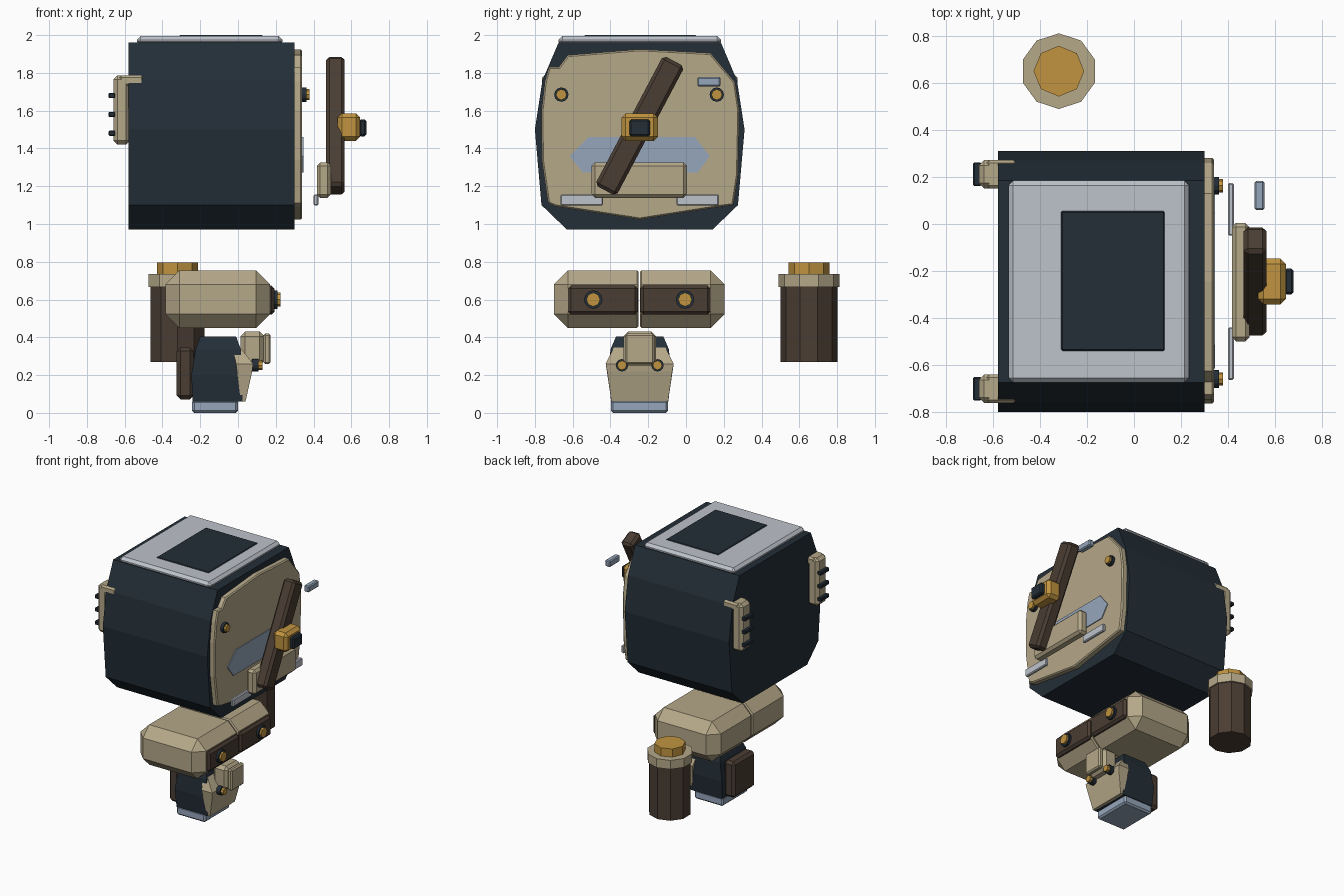
import bpy, bmesh, math
from mathutils import Matrix, Vector

if "Cube" in bpy.data.objects:
    bpy.data.objects.remove(bpy.data.objects["Cube"])

C = -0.245  # y of the symmetry plane of the main unit


def material(name, rgb):
    m = bpy.data.materials.new(name)
    lin = [((c / 255 + 0.055) / 1.055) ** 2.4 for c in rgb]
    m.diffuse_color = (*lin, 1)
    m.use_nodes = True
    m.node_tree.nodes["Principled BSDF"].inputs["Base Color"].default_value = m.diffuse_color
    return m


BEIGE = material("beige", (181, 168, 137))
NAVY = material("dark navy", (35, 46, 55))
GOLD = material("gold", (192, 148, 64))
BROWN = material("dark brown", (74, 61, 51))
GRAY = material("light gray", (190, 195, 203))
BLUE = material("pale blue", (149, 166, 187))


def finish(name, bm, mat):
    bmesh.ops.recalc_face_normals(bm, faces=bm.faces)
    me = bpy.data.meshes.new(name)
    bm.to_mesh(me)
    bm.free()
    me.materials.append(mat)
    ob = bpy.data.objects.new(name, me)
    bpy.context.collection.objects.link(ob)
    return ob


def box_mesh(x, y, z, bevel):
    bm = bmesh.new()
    bmesh.ops.create_cube(bm, size=1)
    for v in bm.verts:
        v.co = [(r[0] + r[1]) / 2 + c * (r[1] - r[0]) for r, c in zip((x, y, z), v.co)]
    if bevel:
        bmesh.ops.bevel(bm, geom=bm.edges[:], offset=bevel, segments=1, affect='EDGES')
    return bm


def box(name, x, y, z, mat, bevel=0.0):
    return finish(name, box_mesh(x, y, z, bevel), mat)


def extrude_x(name, outline, x0, x1, mat, bevel=0.0):
    """Extrude a y-z outline along x, optionally bevelling the outer rim."""
    bm = bmesh.new()
    f = bm.faces.new([bm.verts.new((x0, y, z)) for y, z in outline])
    r = bmesh.ops.extrude_face_region(bm, geom=[f])
    top = [g for g in r["geom"] if isinstance(g, bmesh.types.BMVert)]
    bmesh.ops.translate(bm, verts=top, vec=(x1 - x0, 0, 0))
    if bevel:
        rim = [e for e in bm.edges if all(abs(v.co.x - x1) < 1e-5 for v in e.verts)]
        bmesh.ops.bevel(bm, geom=rim, offset=bevel, segments=1, affect='EDGES')
    return finish(name, bm, mat)


def hull(name, points, mat):
    bm = bmesh.new()
    for p in points:
        bm.verts.new(p)
    bmesh.ops.convex_hull(bm, input=bm.verts[:])
    bmesh.ops.dissolve_limit(bm, angle_limit=0.01, verts=bm.verts[:], edges=bm.edges[:])
    return finish(name, bm, mat)


def cylinder(name, start, length, r, sides, mat, along_x=False):
    bm = bmesh.new()
    bmesh.ops.create_cone(bm, cap_ends=True, segments=sides, radius1=r, radius2=r, depth=length)
    bmesh.ops.rotate(bm, verts=bm.verts, matrix=Matrix.Rotation(math.pi / 2 if sides == 8 else 0, 3, 'Z'))
    bmesh.ops.translate(bm, verts=bm.verts, vec=(0, 0, length / 2))
    if along_x:
        bmesh.ops.rotate(bm, verts=bm.verts, matrix=Matrix.Rotation(math.pi / 2, 3, 'Y'))
    bmesh.ops.translate(bm, verts=bm.verts, vec=start)
    return finish(name, bm, mat)


def bolt(name, x, y, z, r, length):
    cylinder(name + "_ring", (x, y, z), length * 0.6, r, 12, NAVY, True)
    cylinder(name + "_head", (x, y, z), length, r * 0.75, 8, GOLD, True)


# Main body: an octagonal-ish section extruded sideways
half = [(0.385, 0.97), (0.52, 1.10), (0.555, 1.50), (0.515, 1.76), (0.43, 1.96)]
section = [(C + y, z) for y, z in half] + [(C - y, z) for y, z in reversed(half)]
extrude_x("main_body", section, -0.58, 0.30, NAVY)

# Lid and dark inset on top
box("top_lid", (-0.535, 0.235), (-0.675, 0.185), (1.945, 1.995), GRAY, 0.02)
box("top_inset", (-0.31, 0.13), (-0.54, 0.055), (1.985, 2.0), NAVY, 0.005)

# Beige side panel with its stepped corner
panel = [(-0.747, 1.755), (-0.726, 1.83), (-0.674, 1.83), (-0.626, 1.894), (C, 1.925),
         (0.13, 1.905), (0.26, 1.75), (0.282, 1.6), (0.275, 1.26), (0.25, 1.10), (0.195, 1.093),
         (C, 1.024), (-0.69, 1.093), (-0.73, 1.11), (-0.763, 1.34), (-0.765, 1.6)]
extrude_x("side_panel", panel, 0.295, 0.34, BEIGE, 0.008)
window = [(-0.616, 1.36), (-0.516, 1.46), (0.047, 1.46), (0.126, 1.36), (0.063, 1.273), (-0.547, 1.273)]
extrude_x("panel_window", window, 0.338, 0.346, BLUE)
for y in (-0.66, 0.163):
    bolt("panel_bolt", 0.338, y, 1.685, 0.038, 0.04)

# Parts standing off the panel: tag, strips, pouch, slanted strap, clasp
box("blue_tag", (0.513, 0.555), (0.06, 0.183), (1.728, 1.777), BLUE, 0.007)
for y in (-0.552, 0.062):
    box("panel_strip", (0.40, 0.425), (y - 0.112, y + 0.112), (1.098, 1.157), GRAY, 0.006)
box("panel_pouch", (0.417, 0.492), (-0.50, 0.005), (1.138, 1.326), BEIGE, 0.018)
strap = box("slanted_strap", (-0.049, 0.049), (-0.064, 0.064), (-0.388, 0.388), BROWN, 0.018)
strap.data.transform(Matrix.Translation((0.516, C, 1.52)) @ Matrix.Rotation(-math.radians(27.9), 4, 'X'))
box("strap_clasp", (0.528, 0.647), (-0.342, -0.148), (1.439, 1.586), GOLD, 0.023)
box("clasp_button", (0.64, 0.68), (-0.30, -0.19), (1.464, 1.554), NAVY, 0.01)

# Hooked clips with studs on the far side
for s in (-1, 1):
    y = C + s * 0.457
    w = (y - 0.06, y + 0.06)
    box("clip_body", (-0.66, -0.57), w, (1.42, 1.787), BEIGE, 0.022)
    box("clip_hook", (-0.63, -0.50), w, (1.728, 1.787), BEIGE, 0.012)
    for z in (1.48, 1.58, 1.68):
        box("clip_stud", (-0.685, -0.65), (y - 0.05, y + 0.05), (z - 0.014, z + 0.014), NAVY, 0.005)

# Padded block in two halves, each with a brown plate and bolt
for s in (-1, 1):
    m = -0.248
    bm = box_mesh((-0.385, 0.17), (-0.70, 0.205), (0.45, 0.755), 0.074)
    cut = bmesh.ops.bisect_plane(bm, geom=bm.verts[:] + bm.edges[:] + bm.faces[:],
                                 plane_co=(0, m + s * 0.004, 0), plane_no=(0, s, 0), clear_inner=True)
    edges = [e for e in cut["geom_cut"] if isinstance(e, bmesh.types.BMEdge)]
    caps = bmesh.ops.edgeloop_fill(bm, edges=edges)["faces"]
    rim = [e for f in caps for e in f.edges]
    bmesh.ops.bevel(bm, geom=rim, offset=0.008, segments=1, affect='EDGES')
    finish("padded_block", bm, BEIGE)
    y0, y1 = sorted((m + s * 0.006, m + s * 0.377))
    box("block_plate", (0.13, 0.193), (y0, y1), (0.52, 0.674), BROWN, 0.016)
    bolt("block_bolt", 0.188, m + s * 0.243, 0.6, 0.049, 0.036)

# Lower unit: tapered navy core on a blue foot
core = [(-0.20, -0.01, 0.125, 0.405), (-0.225, 0.015, 0.155, 0.335),
        (-0.247, 0.02, 0.165, 0.20), (-0.24, 0.025, 0.152, 0.06)]
hull("lower_core", [(x, C + s * h, z) for a, b, h, z in core for x in (a, b) for s in (-1, 1)], NAVY)
box("lower_foot", (-0.243, 0.0), (-0.398, -0.095), (0.0, 0.068), BLUE, 0.012)

# Angled face plate, snout box and its bolts
plate = [(-0.03, 0.0, 0.13, 0.36), (-0.01, 0.08, 0.18, 0.26), (0.005, 0.075, 0.172, 0.22), (0.015, 0.04, 0.15, 0.06)]
hull("lower_face_plate", [(x, C + s * h, z) for a, b, h, z in plate for x in (a, b) for s in (-1, 1)], BEIGE)
box("snout_box", (0.012, 0.14), (-0.332, -0.158), (0.25, 0.43), BEIGE, 0.025)
box("snout_plate", (0.135, 0.173), (-0.322, -0.168), (0.258, 0.42), BEIGE, 0.01)
for s in (-1, 1):
    bolt("face_bolt", 0.075, C + s * 0.094, 0.252, 0.033, 0.055)

# Brown pack behind the lower unit
box("back_pack", (-0.325, -0.235), (C - 0.13, C + 0.13), (0.072, 0.347), BROWN, 0.02)

# Separate canister
cx, cy = -0.32, 0.651
cylinder("canister_body", (cx, cy, 0.27), 0.41, 0.15, 10, BROWN)
cylinder("canister_collar", (cx, cy, 0.667), 0.068, 0.161, 10, BEIGE)
cylinder("canister_cap", (cx, cy, 0.72), 0.077, 0.108, 8, GOLD)
